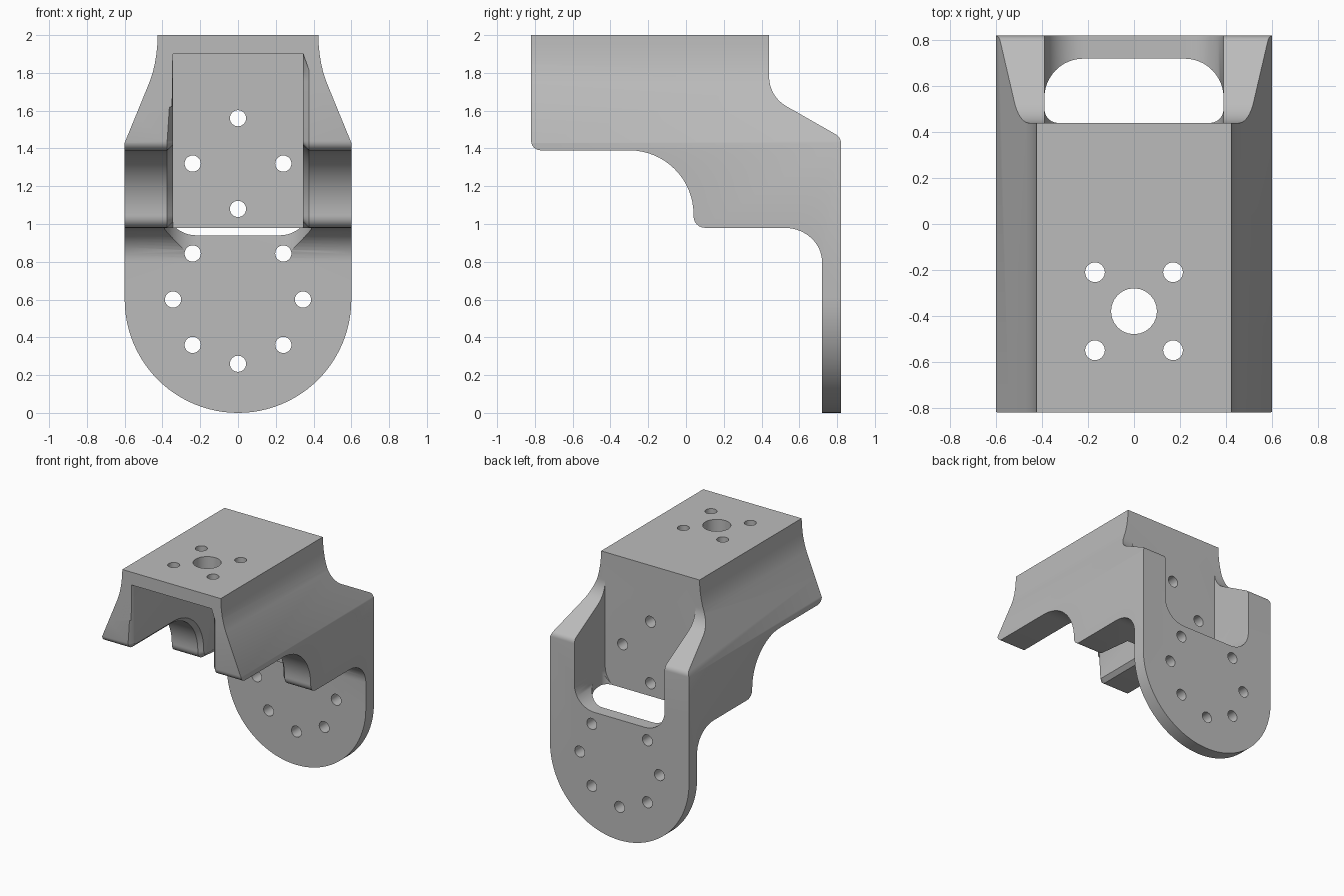
import bpy, bmesh
from math import sin, cos, radians

if "Cube" in bpy.data.objects:
    bpy.data.objects.remove(bpy.data.objects["Cube"])

metal = bpy.data.materials.new("plain grey")
metal.use_nodes = True
GREY = (0.5, 0.5, 0.5, 1)
metal.diffuse_color = GREY
metal.node_tree.nodes["Principled BSDF"].inputs["Base Color"].default_value = GREY


def arc(cx, cy, r, a, b, n=12, ry=None):
    """Points along an arc from angle a to b, in degrees."""
    ry = ry or r
    steps = [radians(a + (b - a) * i / n) for i in range(n + 1)]
    return [(cx + r * cos(t), cy + ry * sin(t)) for t in steps]


def prism(name, points, axis, lo, hi):
    """Closed outline extruded along one axis."""
    place = {"x": lambda u, v, d: (d, u, v),
             "y": lambda u, v, d: (u, d, v),
             "z": lambda u, v, d: (u, v, d)}[axis]
    bm = bmesh.new()
    face = bm.faces.new([bm.verts.new(place(u, v, lo)) for u, v in points])
    grown = bmesh.ops.extrude_face_region(bm, geom=[face])
    verts = [g for g in grown["geom"] if isinstance(g, bmesh.types.BMVert)]
    bmesh.ops.translate(bm, verts=verts, vec=place(0, 0, hi - lo))
    bmesh.ops.recalc_face_normals(bm, faces=bm.faces)
    mesh = bpy.data.meshes.new(name)
    bm.to_mesh(mesh)
    bm.free()
    obj = bpy.data.objects.new(name, mesh)
    bpy.context.collection.objects.link(obj)
    return obj


def combine(obj, other, operation="DIFFERENCE"):
    """Apply a boolean and discard the helper."""
    other.hide_render = True
    mod = obj.modifiers.new("cut", "BOOLEAN")
    mod.object, mod.operation, mod.solver = other, operation, "EXACT"
    graph = bpy.context.evaluated_depsgraph_get()
    mesh = bpy.data.meshes.new_from_object(obj.evaluated_get(graph))
    obj.modifiers.clear()
    obj.data = mesh
    bpy.data.objects.remove(other)


# Front outline: narrow top, flared sides, round foot
half = [(0.425, 2), (0.427, 1.95), (0.432, 1.9), (0.44, 1.85), (0.452, 1.8),
        (0.467, 1.755), (0.6, 1.43)]
left = [(-x, z) for x, z in reversed(half)]
bracket = prism("bracket", half + arc(0, 0.6, 0.6, 0, -180, 48) + left,
                "y", -0.82, 0.82)

# Side outline: top housing, lugs and rear mounting plate
side = [(-0.82, 2), (0.44, 2)]
side += arc(0.62, 1.78, 0.18, 180, 240)
side += arc(0.77, 1.43, 0.05, 60, 0, 6)
side += [(0.82, -0.1), (0.72, -0.1)]
side += arc(0.52, 0.8, 0.2, 0, 90, 14, 0.18)
side += arc(0.1, 1.04, 0.06, 270, 180, 6)
side += arc(-0.3, 1.05, 0.34, 0, 90, 16)
side += arc(-0.77, 1.44, 0.05, 270, 180, 6)
combine(bracket, prism("side_shape", side, "x", -1, 1), "INTERSECT")

# Front channel
WALL, TOP, BACK = 0.345, 1.9, 0.34
combine(bracket, prism("channel", [(-WALL, -1), (WALL, -1), (WALL, BACK),
                                   (-WALL, BACK)], "z", 0.5, TOP))

# Chamfer along the inner edges of the channel walls
bm = bmesh.new()
bm.from_mesh(bracket.data)


def on_rim(edge):
    a, b = (v.co for v in edge.verts)
    return (abs(abs(a.x) - WALL) < 1e-3 and abs(a.x - b.x) < 1e-3
            and min(a.z, b.z) < TOP - 0.01 and min(a.y, b.y) < BACK - 0.01
            and edge.calc_face_angle(0) > 1)


bmesh.ops.bevel(bm, geom=[e for e in bm.edges if on_rim(e)], offset=0.03,
                offset_type="OFFSET", segments=1, affect="EDGES")
bm.to_mesh(bracket.data)
bm.free()

# Rear pocket, open to the back with a rounded sill
sill = [(0.39, 2.2), (-0.39, 2.2)] + arc(-0.22, 1.11, 0.17, 180, 270)
sill += arc(0.22, 1.11, 0.17, 270, 360)
combine(bracket, prism("pocket", sill, "y", 0.44, 1))

# Opening through the pocket floor
slot = arc(0.22, 0.55, 0.17, 0, 90) + arc(-0.22, 0.55, 0.17, 90, 180)
slot += arc(-0.33, 0.5, 0.06, 180, 270, 6) + arc(0.33, 0.5, 0.06, 270, 360, 6)
combine(bracket, prism("floor_slot", slot, "z", 0.5, 1.11))

# Bolt holes in the rear plate and inner wall
holes = [(0, 0.26), (0, 1.08), (0, 1.56)]
for s in (-1, 1):
    holes += [(s * 0.24, 0.36), (s * 0.344, 0.6), (s * 0.24, 0.844), (s * 0.24, 1.32)]
for x, z in holes:
    combine(bracket, prism("hole", arc(x, z, 0.043, 0, 345, 23), "y", 0.2, 1))

# Shaft hole and screw holes in the top
top_holes = [(0, -0.38, 0.1)]
top_holes += [(x, y, 0.043) for x in (-0.17, 0.17) for y in (-0.55, -0.21)]
for x, y, r in top_holes:
    combine(bracket, prism("hole", arc(x, y, r, 0, 345, 23), "z", 1.8, 2.2))

# Material and shading
bracket.data.materials.clear()
bracket.data.materials.append(metal)
bpy.ops.object.select_all(action="DESELECT")
bracket.select_set(True)
bpy.context.view_layer.objects.active = bracket
bpy.ops.object.shade_smooth_by_angle(angle=radians(30))
